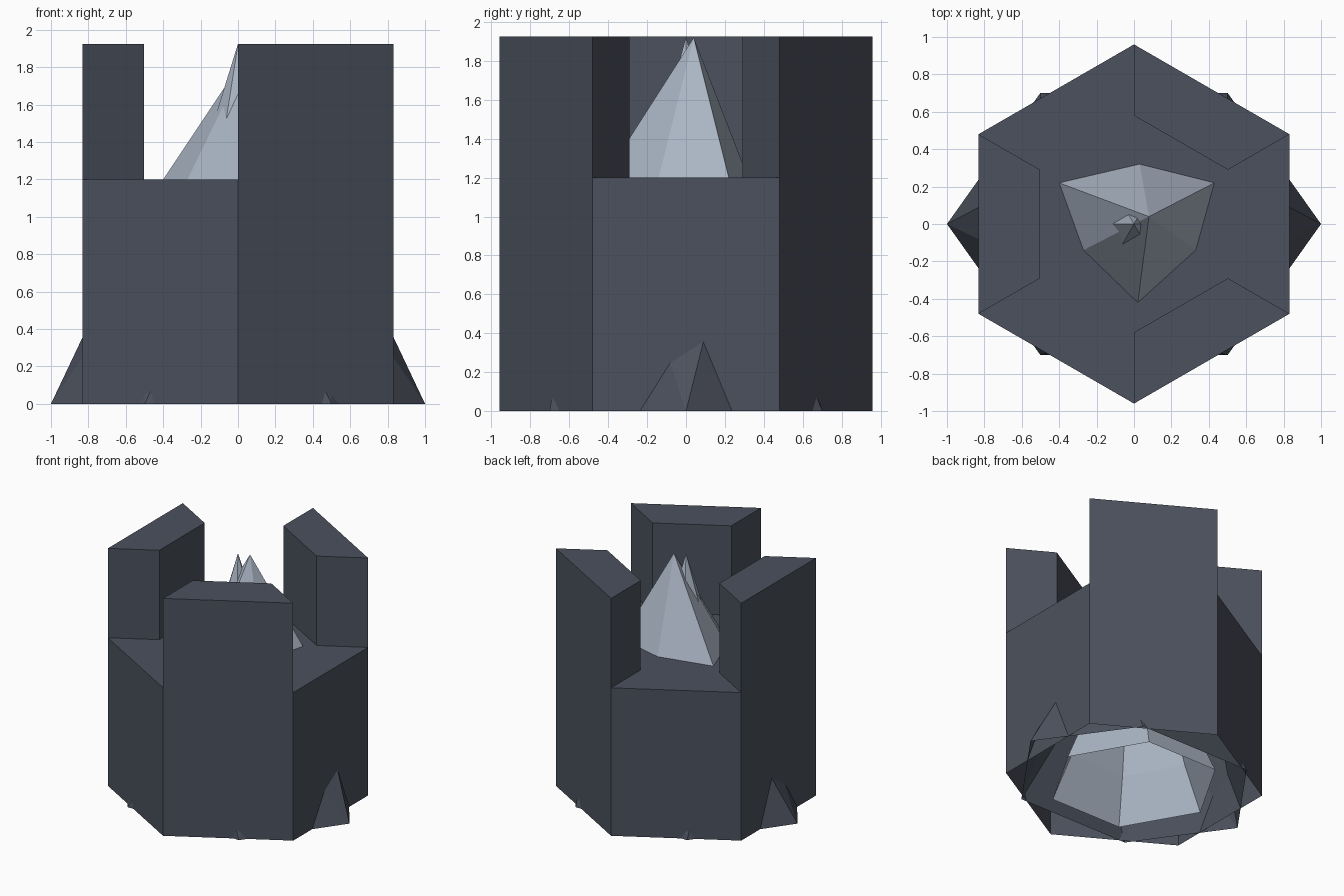
import bpy, bmesh, math

if "Cube" in bpy.data.objects:
    bpy.data.objects.remove(bpy.data.objects["Cube"])


def material(name, rgb):
    m = bpy.data.materials.new(name)
    m.diffuse_color = (*rgb, 1)
    m.use_nodes = True
    m.node_tree.nodes["Principled BSDF"].inputs["Base Color"].default_value = m.diffuse_color
    return m


STONE = material("slate stone", (0.072, 0.083, 0.110))
SNOW = material("pale snow", (0.41, 0.47, 0.56))


def finish(name, bm, mats):
    bmesh.ops.recalc_face_normals(bm, faces=bm.faces[:])
    me = bpy.data.meshes.new(name)
    bm.to_mesh(me)
    bm.free()
    for m in mats:
        me.materials.append(m)
    ob = bpy.data.objects.new(name, me)
    bpy.context.collection.objects.link(ob)
    return ob


def hexagon(radius, z, start, y_scale=1.0):
    return [(radius * math.cos(math.radians(start + 60 * i)),
             radius * math.sin(math.radians(start + 60 * i)) * y_scale, z)
            for i in range(6)]


# Hexagonal tower: open underneath, floor ring raised on every other side
def build_tower():
    bm = bmesh.new()
    base, outer, inner = ([bm.verts.new(p) for p in hexagon(r, z, 30)]
                          for r, z in ((0.96, 0), (0.96, 1.2), (0.58, 1.2)))
    bm.faces.new(inner)
    merlons = []
    for i in range(6):
        j = (i + 1) % 6
        bm.faces.new((base[i], base[j], outer[j], outer[i]))
        f = bm.faces.new((outer[i], outer[j], inner[j], inner[i]))
        if i % 2 == 0:
            merlons.append(f)
    for f in bmesh.ops.extrude_discrete_faces(bm, faces=merlons)["faces"]:
        bmesh.ops.translate(bm, verts=f.verts[:], vec=(0, 0, 0.725))
    # merge coplanar wall pieces
    bmesh.ops.remove_doubles(bm, verts=bm.verts[:], dist=0.0001)
    bmesh.ops.dissolve_limit(bm, angle_limit=0.01, verts=bm.verts[:], edges=bm.edges[:])
    finish("tower", bm, [STONE])


# Faceted peak, open below: a base ring, a middle ring and a tip.
# A zigzag peak has its middle ring turned by half a step.
def build_peak(name, base_ring, mid_ring, tip, mats, zigzag):
    bm = bmesh.new()
    base = [bm.verts.new(p) for p in base_ring]
    mid = [bm.verts.new(p) for p in mid_ring]
    top = bm.verts.new(tip)
    for i in range(6):
        j = (i + 1) % 6
        if zigzag:
            bm.faces.new((base[i], base[j], mid[i]))
            bm.faces.new((mid[i], base[j], mid[j]))
        else:
            bm.faces.new((base[i], base[j], mid[j], mid[i]))
        cap = bm.faces.new((mid[i], mid[j], top))
        cap.material_index = len(mats) - 1
    finish(name, bm, mats)


build_tower()

# Outer mountain: dark foot piercing the walls, snow cap above the floor.
# Each ridge runs from the tip through the floor to its own depth.
TIP = (0.08, 0.04, 1.92)
RIDGES = [(0.43, 0.22, 1.22), (0.03, 0.32, 1.45), (-0.40, 0.22, 1.22),
          (-0.27, -0.14, 1.61), (0.02, -0.42, 1.25), (0.33, -0.14, 1.61)]
build_peak("mountain", hexagon(1.0, 0, 0, 0.81),
           [(TIP[0] + (x - TIP[0]) * s, TIP[1] + (y - TIP[1]) * s, TIP[2] - 0.72 * s)
            for x, y, s in RIDGES],
           TIP, [STONE, SNOW], True)

# Slender pale peak nested inside, its tip showing beside the main one
build_peak("inner_peak", hexagon(0.64, 0, 0), hexagon(0.49, 0.35, 0),
           (0, 0, 1.925), [SNOW], False)
